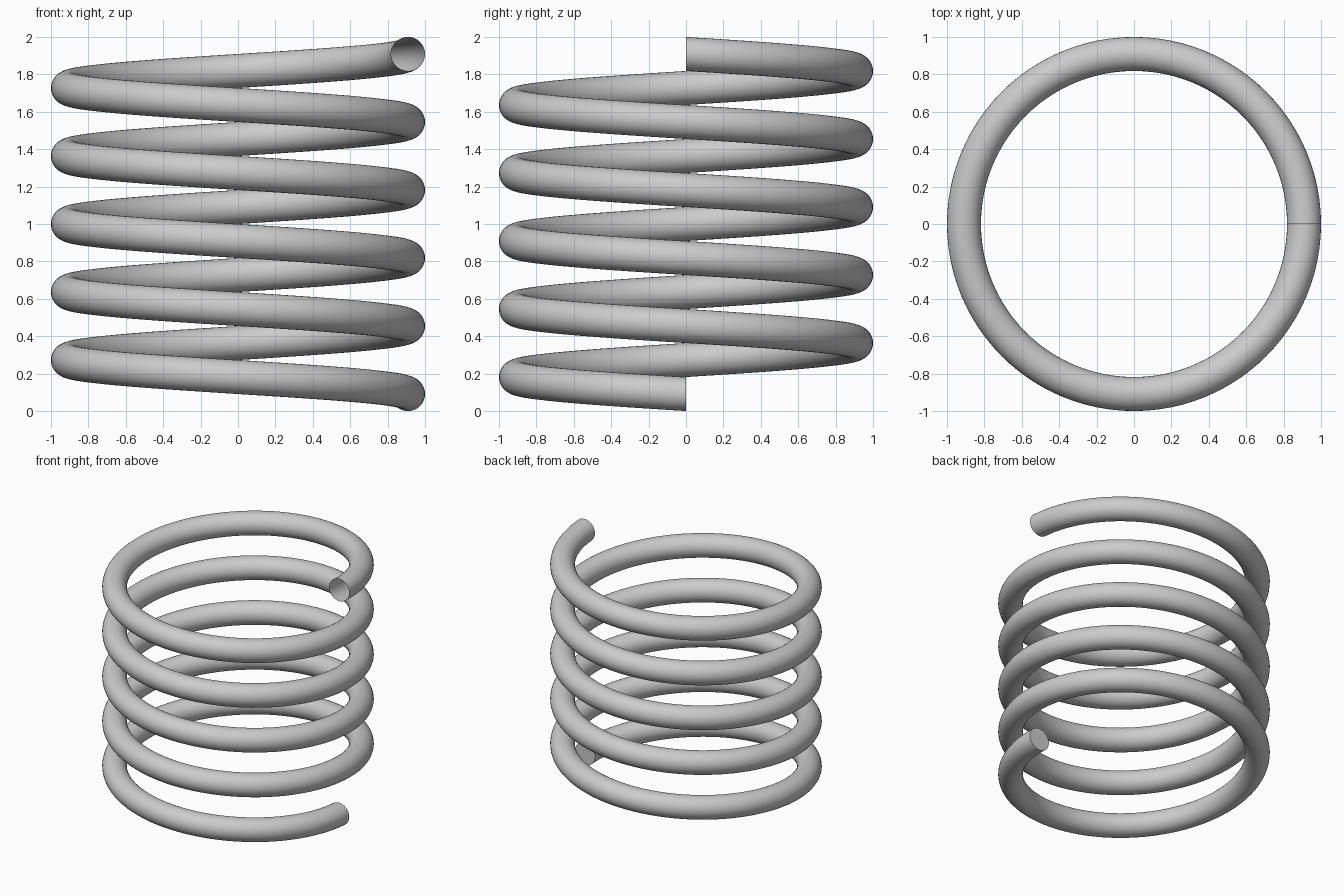
import bpy, bmesh
from math import sin, cos, tau

cube = bpy.data.objects.get("Cube")
if cube:
    bpy.data.objects.remove(cube, do_unlink=True)

# Spring proportions
WIRE = 1 / 11             # wire radius
COIL = 10 * WIRE          # coil radius, to the wire centre
PITCH = 4 * WIRE          # rise per turn
TURNS, STEPS, SIDES = 5, 96, 32

steel = bpy.data.materials.new("light grey steel")
steel.use_nodes = True
grey = (0.6, 0.6, 0.6, 1)
steel.diffuse_color = grey
steel.node_tree.nodes["Principled BSDF"].inputs["Base Color"].default_value = grey


def wire_ring(bm, turn):
    """Upright circle of wire, placed on the helix after this many turns."""
    ring = []
    for i in range(SIDES):
        a = tau * i / SIDES
        out = COIL + WIRE * cos(a)
        height = WIRE + PITCH * turn + WIRE * sin(a)
        ring.append(bm.verts.new((out * cos(tau * turn), -out * sin(tau * turn), height)))
    return ring


# Coil: sweep the circle upward, closed at the foot and open at the top
bm = bmesh.new()
rings = [wire_ring(bm, s / STEPS) for s in range(TURNS * STEPS + 1)]
for low, high in zip(rings, rings[1:]):
    for i in range(SIDES):
        j = (i + 1) % SIDES
        bm.faces.new((low[i], low[j], high[j], high[i]))
bm.faces.new(rings[0])
bmesh.ops.recalc_face_normals(bm, faces=bm.faces)

mesh = bpy.data.meshes.new("coil_spring")
bm.to_mesh(mesh)
bm.free()
mesh.materials.append(steel)
spring = bpy.data.objects.new("coil_spring", mesh)
bpy.context.collection.objects.link(spring)

# Smooth wire with a crisp edge round the foot
bpy.context.view_layer.objects.active = spring
spring.select_set(True)
bpy.ops.object.shade_smooth_by_angle()
